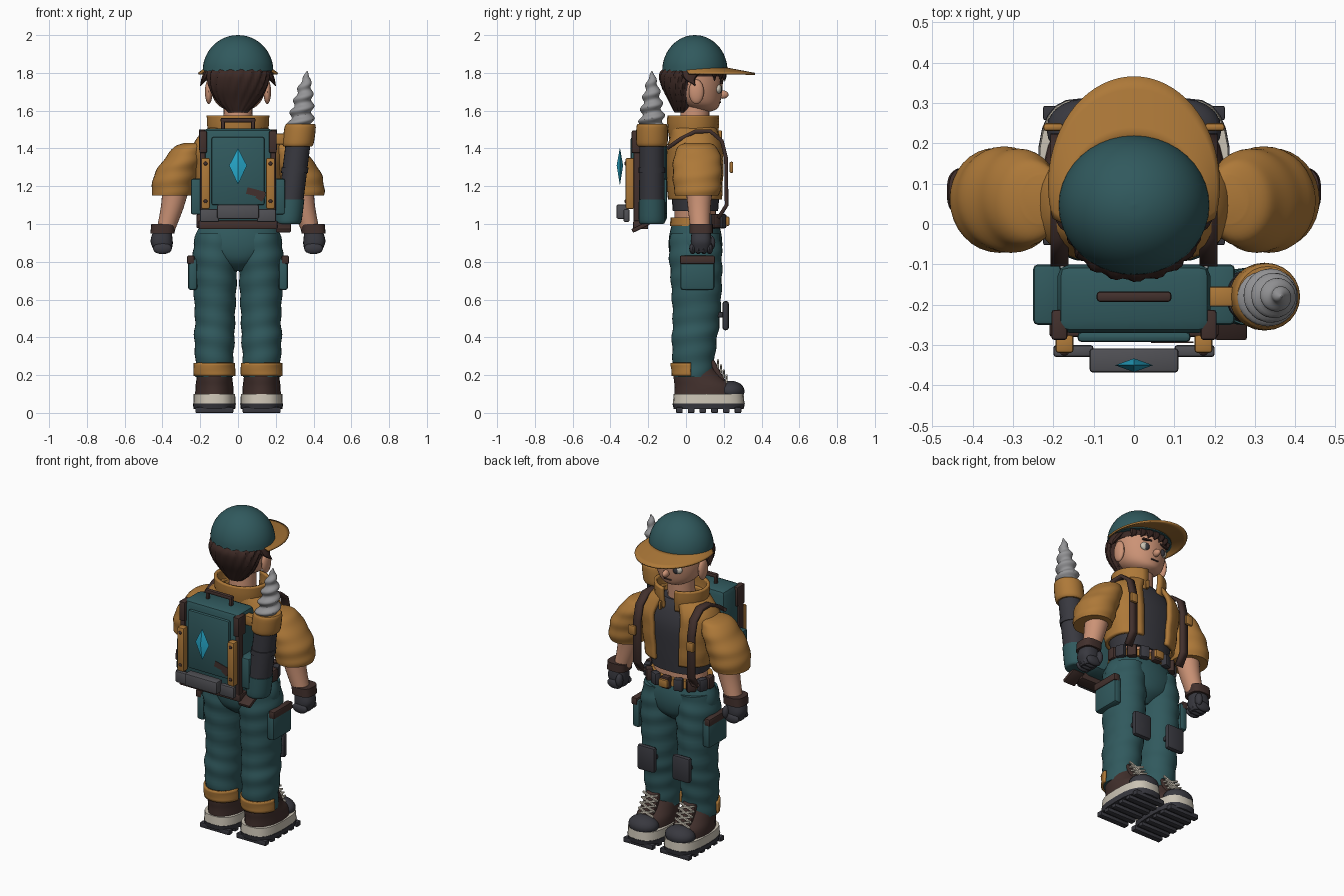
import bpy
import bmesh
from math import sin, cos, pi, copysign
from mathutils import Matrix, Vector

default_cube = bpy.data.objects.get("Cube")
if default_cube:
    bpy.data.objects.remove(default_cube, do_unlink=True)


def make_material(name, red, green, blue):
    material = bpy.data.materials.new(name)
    material.use_nodes = True
    material.diffuse_color = (red, green, blue, 1)
    for node in material.node_tree.nodes:
        if node.type == "BSDF_PRINCIPLED":
            node.inputs["Base Color"].default_value = (red, green, blue, 1)
            node.inputs["Roughness"].default_value = .8
    return material


teal = make_material("deep teal", .03, .1, .11)
ochre = make_material("ochre", .42, .19, .04)
charcoal = make_material("charcoal", .04, .04, .05)
brown = make_material("dark brown", .055, .03, .026)
hair_brown = make_material("hair brown", .045, .022, .018)
skin = make_material("skin", .6, .29, .18)
ivory = make_material("ivory", .6, .55, .46)
steel = make_material("steel", .3, .3, .31)
gunmetal = make_material("gunmetal", .08, .08, .09)
cyan = make_material("cyan", .02, .4, .6)


def finish(name, bm, material, thick=0):
    """Turn a bmesh into a shaded object, keeping hard edges sharp."""
    bmesh.ops.recalc_face_normals(bm, faces=bm.faces[:])
    for face in bm.faces:
        face.smooth = True
    for edge in bm.edges:
        if len(edge.link_faces) == 2 and edge.calc_face_angle(0) > .6:
            edge.smooth = False
    mesh = bpy.data.meshes.new(name)
    bm.to_mesh(mesh)
    bm.free()
    mesh.materials.append(material)
    part = bpy.data.objects.new(name, mesh)
    bpy.context.scene.collection.objects.link(part)
    if thick:
        modifier = part.modifiers.new("thickness", "SOLIDIFY")
        modifier.thickness = thick
        modifier.offset = 0
    return part


def box(name, center, size, material, bevel=.008, tilt=0, axis="X"):
    bm = bmesh.new()
    bmesh.ops.create_cube(bm, size=1)
    bmesh.ops.scale(bm, vec=size, verts=bm.verts[:])
    if bevel:
        bmesh.ops.bevel(bm, geom=bm.edges[:], offset=bevel, segments=2,
                        profile=.5, affect="EDGES")
    bm.transform(Matrix.Translation(center) @ Matrix.Rotation(tilt, 4, axis))
    return finish(name, bm, material)


def ball(name, center, radii, material):
    bm = bmesh.new()
    bmesh.ops.create_uvsphere(bm, u_segments=20, v_segments=12, radius=1)
    bmesh.ops.scale(bm, vec=radii, verts=bm.verts[:])
    bmesh.ops.translate(bm, vec=center, verts=bm.verts[:])
    return finish(name, bm, material)


def loft(name, rings, material, sides=24, steps=4, wave=(0, 0, 0), arc=None, power=2, thick=0):
    """Skin smooth oval rings (x, y, z, radius x, radius y); angles start at +y."""
    padded = [rings[0]] + list(rings) + [rings[-1]]
    path = []
    for i in range(len(rings) - 1):
        for j in range(steps):
            t = j / steps
            path.append([(2 * b + (c - a) * t + (2 * a - 5 * b + 4 * c - d) * t * t
                          + (3 * b - a - 3 * c + d) * t ** 3) / 2
                         for a, b, c, d in zip(*padded[i:i + 4])])
    path.append(rings[-1])
    start, end = arc or (0, 2 * pi)
    count = sides + 1 if arc else sides
    amount, frequency, twist = wave
    bm = bmesh.new()
    rows = []
    for x, y, z, rx, ry in path:
        row = []
        for i in range(count):
            angle = start + (end - start) * i / sides
            swell = 1 + amount * sin(frequency * z + twist * angle)
            u = copysign(abs(sin(angle)) ** (2 / power), sin(angle))
            v = copysign(abs(cos(angle)) ** (2 / power), cos(angle))
            row.append(bm.verts.new((x + max(rx, .001) * u * swell,
                                     y + max(ry, .001) * v * swell, z)))
        rows.append(row)
    for low, high in zip(rows, rows[1:]):
        for i in range(sides):
            k = (i + 1) % count
            bm.faces.new((low[i], low[k], high[k], high[i]))
    if not arc:
        bm.faces.new(rows[0])
        bm.faces.new(rows[-1])
    return finish(name, bm, material, thick)


def strap(name, x, width, points, material, thick=.015):
    """Ribbon that runs along (y, z) points."""
    bm = bmesh.new()
    rows = [[bm.verts.new((x + e * width / 2, y, z)) for e in (-1, 1)] for y, z in points]
    for a, b in zip(rows, rows[1:]):
        bm.faces.new((a[0], a[1], b[1], b[0]))
    return finish(name, bm, material, thick)


# Helmet and brim
dome = [(0, .047, 1.81 + .19 * sin(a * pi / 16), .187 * cos(a * pi / 16),
         .173 * cos(a * pi / 16)) for a in range(9)]
loft("helmet", dome, teal, sides=40)
loft("helmet_brim", [(0, .047, 1.825, .17, .16), (0, .1, 1.795, .21, .265)],
     ochre, sides=40, arc=(-1.9, 1.9), thick=.01)

# Head, hair and face
loft("head", [(0, .1, 1.595, .03, .03), (0, .09, 1.61, .075, .075), (0, .07, 1.64, .115, .11),
              (0, .05, 1.69, .14, .14), (0, .045, 1.75, .15, .15), (0, .045, 1.83, .15, .15)],
     skin, sides=32)
loft("neck", [(0, .04, 1.45, .08, .08), (0, .05, 1.64, .075, .075)], skin)
loft("hair", [(0, -.02, 1.59, .05, .04), (0, -.02, 1.65, .11, .07), (0, -.03, 1.72, .15, .095),
              (0, -.01, 1.79, .165, .13), (0, .03, 1.83, .16, .14)],
     hair_brown, sides=72, wave=(.035, 40, 18))
loft("fringe", [(0, .045, 1.78, .152, .153), (0, .045, 1.82, .16, .16)],
     hair_brown, sides=60, wave=(.015, 60, 15))
for i in range(7):
    x = (i - 3) * .04
    y = .045 + (.16 ** 2 - x * x) ** .5
    loft(f"fringe_lock_{i}", [(x, y - .01, 1.82, .025, .015), (x + .01, y, 1.785, .02, .01),
                              (x + .025, y, 1.755, .001, .001)], hair_brown, sides=8)
ball("nose", (0, .195, 1.685), (.018, .03, .022), skin)
box("mouth", (0, .18, 1.645), (.05, .012, .008), brown, .003)

# Torso clothing
loft("midriff", [(0, .05, .97, .17, .11), (0, .05, 1.12, .165, .11)], skin)
loft("undershirt", [(0, .05, 1.07, .172, .12), (0, .05, 1.2, .19, .13), (0, .05, 1.35, .2, .135),
                    (0, .05, 1.45, .17, .11), (0, .05, 1.5, .1, .08)], charcoal, power=2.5)
loft("jacket", [(0, .05, 1.13, .2, .135), (0, .05, 1.2, .21, .14), (0, .05, 1.32, .225, .145),
                (0, .05, 1.4, .235, .14), (0, .05, 1.46, .2, .125), (0, .04, 1.51, .14, .115)],
     ochre, sides=40, arc=(.32, 2 * pi - .32), power=2.5, thick=.02, wave=(.01, 50, 2))
loft("jacket_collar", [(0, .04, 1.45, .145, .12), (0, .04, 1.52, .155, .13),
                       (0, .04, 1.575, .158, .13)], ochre, arc=(.25, 2 * pi - .25), thick=.018)
box("zipper_pull", (.05, .18, 1.47), (.015, .02, .05), ochre, .004)

# Belt with pouches
loft("belt", [(0, .05, .99, .195, .135), (0, .05, 1.035, .19, .132)], ochre, power=2.4)
for i in range(9):
    angle = (i - 4) * .4
    box(f"belt_pouch_{i}", (.2 * sin(angle), .06 + .135 * cos(angle), 1.015),
        (.055, .04, .075), charcoal if i % 2 else brown, .01, -angle, "Z")
box("belt_buckle", (0, .22, 1.015), (.06, .02, .05), ochre)

# Hips
loft("trouser_hips", [(0, .05, .75, .05, .06), (0, .05, .8, .15, .12), (0, .05, .86, .225, .14),
                      (0, .05, .93, .23, .14), (0, .05, 1, .195, .125)], teal, sides=32)

for s, side in ((1, "left"), (-1, "right")):
    # Face details
    ball(f"{side}_ear", (s * .155, .055, 1.7), (.02, .04, .065), skin)
    ball(f"{side}_eye", (s * .06, .17, 1.715), (.032, .018, .026), ivory)
    ball(f"{side}_iris", (s * .057, .18, 1.713), (.018, .012, .021), charcoal)
    box(f"{side}_eyebrow", (s * .06, .187, 1.752), (.065, .015, .012), hair_brown, .003, s * .15, "Y")
    loft(f"{side}_hair_tuft", [(s * .15, .03, 1.81, .03, .06), (s * .175, .02, 1.77, .02, .03),
                               (s * .2, .05, 1.73, .001, .001)], hair_brown, sides=10)

    # Arms
    loft(f"{side}_sleeve", [(s * .23, .06, 1.43, .05, .06), (s * .255, .06, 1.41, .08, .1),
                            (s * .285, .06, 1.35, .1, .125), (s * .325, .06, 1.27, .115, .13),
                            (s * .345, .06, 1.19, .112, .125), (s * .35, .06, 1.15, .105, .115)],
         ochre, sides=32, steps=6, wave=(.02, 75, 1))
    loft(f"{side}_forearm", [(s * .33, .07, 1.18, .07, .07), (s * .35, .07, 1.08, .06, .06),
                             (s * .385, .075, .96, .048, .05)], skin)
    loft(f"{side}_wristband", [(s * .4, .08, .95, .064, .062), (s * .395, .08, 1, .064, .062)],
         brown, power=3)
    loft(f"{side}_glove", [(s * .4, .08, .96, .05, .05), (s * .405, .08, .91, .058, .055),
                           (s * .4, .08, .87, .05, .05), (s * .4, .08, .85, .04, .04)],
         charcoal, power=2.5)
    for i in range(4):
        ball(f"{side}_finger_{i}", (s * .4, .035 + i * .03, .87), (.05, .018, .03), charcoal)
    ball(f"{side}_thumb", (s * .365, .13, .9), (.02, .025, .04), charcoal)

    # Trouser legs with cargo pockets and knee pads
    loft(f"{side}_trouser_leg", [(s * .115, .05, .95, .1, .13), (s * .12, .05, .85, .118, .14),
                                 (s * .122, .055, .7, .115, .135), (s * .122, .055, .5, .106, .125),
                                 (s * .125, .045, .4, .107, .12), (s * .125, .04, .27, .1, .11),
                                 (s * .125, .04, .19, .1, .1)],
         teal, sides=32, steps=8, wave=(.025, 60, s))
    loft(f"{side}_trouser_cuff", [(s * .125, .04, .195, .105, .11), (s * .125, .04, .265, .106, .115)],
         ochre, arc=(1.7, 2 * pi - 1.7), thick=.012, wave=(.015, 80, 2))
    box(f"{side}_cargo_pocket", (s * .24, .06, .735), (.05, .18, .17), teal, .015)
    box(f"{side}_pocket_flap", (s * .25, .06, .81), (.04, .185, .045), brown)
    box(f"{side}_knee_pad", (s * .12, .21, .515), (.12, .035, .155), charcoal, .015)
    box(f"{side}_knee_strap", (s * .12, .18, .52), (.09, .04, .03), charcoal)

    # Boots
    loft(f"{side}_boot_sole", [(s * .125, .12, .045, .112, .19), (s * .125, .12, .1, .11, .185)],
         ivory, power=2.8)
    loft(f"{side}_boot_tread", [(s * .125, .12, .02, .11, .185), (s * .125, .12, .05, .114, .192)],
         charcoal, power=2.8)
    for i in range(6):
        box(f"{side}_tread_lug_{i}", (s * .125, -.035 + i * .062, .015), (.2, .035, .03), charcoal, .004)
    loft(f"{side}_boot_upper", [(s * .125, .11, .09, .102, .17), (s * .125, .1, .14, .1, .16),
                                (s * .125, .07, .18, .095, .135), (s * .125, .05, .22, .09, .115),
                                (s * .125, .04, .26, .08, .1)], brown)
    ball(f"{side}_toe_cap", (s * .125, .235, .115), (.092, .075, .055), charcoal)
    box(f"{side}_boot_tongue", (s * .125, .165, .22), (.09, .03, .13), brown, .01, .5)
    for i in range(4):
        for turn in (-.35, .35):
            box(f"{side}_lace_{i}", (s * .125, .215 - i * .015, .18 + i * .027),
                (.11, .012, .012), ivory, .004, turn, "Y")

    # Shoulder straps
    strap(f"{side}_shoulder_strap", s * .185, .045,
          [(-.1, 1.4), (-.03, 1.45), (.05, 1.49), (.13, 1.49), (.19, 1.44),
           (.212, 1.35), (.215, 1.1), (.17, 1.03)], brown, .02)
    box(f"{side}_strap_buckle", (s * .2, .24, 1.3), (.05, .02, .06), ochre)

    # Backpack frame and side pockets
    box(f"{side}_pack_pocket", (s * .215, -.175, 1.145), (.07, .15, .19), teal, .012)
    box(f"{side}_pack_post", (s * .187, -.255, 1.24), (.03, .045, .48), brown)
    box(f"{side}_pack_corner", (s * .185, -.25, 1.435), (.04, .075, .12), brown)
    box(f"{side}_pack_rail", (s * .172, -.297, 1.215), (.045, .045, .27), ochre)
    for z in (1.12, 1.32):
        ball(f"{side}_rail_rivet", (s * .172, -.32, z), (.01, .006, .01), brown)
    box(f"{side}_pack_bracket", (s * .15, -.315, 1.045), (.1, .03, .07), gunmetal)
    box(f"{side}_handle_post", (s * .08, -.18, 1.52), (.02, .025, .06), brown)

# Backpack body
box("pack_body", (0, -.185, 1.255), (.38, .17, .5), teal, .03)
box("pack_panel", (0, -.28, 1.28), (.28, .025, .36), teal, .01)
box("pack_stain", (.095, -.293, 1.165), (.1, .004, .035), brown, 0, .25, "Y")
box("pack_stain_tail", (.12, -.293, 1.145), (.04, .004, .04), brown, 0, .6, "Y")
box("pack_handle", (0, -.18, 1.55), (.185, .026, .024), brown)
box("pack_base_bar", (0, -.24, .995), (.42, .08, .045), brown)
box("pack_base_clamp", (0, -.338, 1.065), (.22, .06, .075), gunmetal)
loft("crystal", [(0, -.35, 1.21, .001, .001), (0, -.35, 1.31, .047, .017),
                 (0, -.35, 1.4, .001, .001)], cyan, sides=4, steps=1)


# Drill carried on the pack, leaning outward
def drill_part(name, profile, material, **options):
    loft(name, [(.29 + (z - 1.2) / 8, -.18, z, r, r) for z, r in profile], material, **options)


drill_part("drill_base", [(1, .06), (1.02, .07), (1.13, .07)], teal)
drill_part("drill_barrel", [(1.12, .066), (1.42, .066)], charcoal)
drill_part("drill_band", [(1.27, .071), (1.3, .071)], charcoal)
drill_part("drill_collar", [(1.41, .074), (1.43, .083), (1.51, .083), (1.53, .075)], ochre)
drill_part("drill_bit", [(1.52, .065), (1.6, .056), (1.7, .04), (1.77, .02), (1.81, .002)], steel,
           sides=32, steps=14, wave=(.18, 2 * pi / .065, 1))
box("drill_mount", (.215, -.18, 1.45), (.07, .05, .06), ochre)
box("drill_grip", (.24, -.24, .985), (.08, .1, .022), brown, .006, .45)
